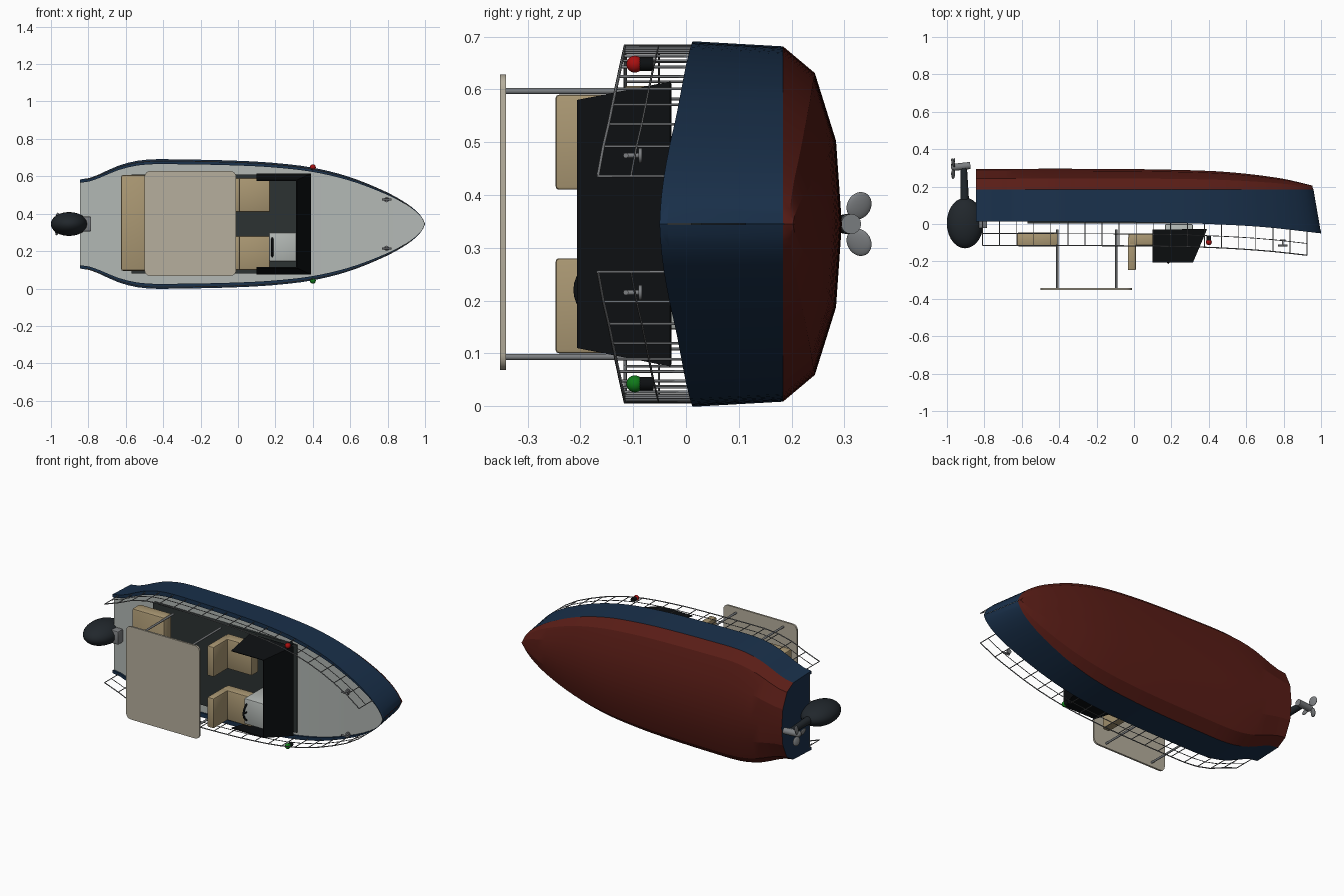
import bpy, bmesh, math
from mathutils import Matrix, Vector

if "Cube" in bpy.data.objects:
    bpy.data.objects.remove(bpy.data.objects["Cube"])

# boat frame: x forward, y port, z up; the finished boat is tipped onto its side
WORLD = Matrix.Translation((0, 0, 0.345)) @ Matrix.Rotation(math.pi / 2, 4, 'X')


def mat(name, r, g, b):
    m = bpy.data.materials.new(name)
    m.diffuse_color = (r, g, b, 1)
    m.use_nodes = True
    m.node_tree.nodes["Principled BSDF"].inputs["Base Color"].default_value = m.diffuse_color
    return m


NAVY = mat("navy", 0.01, 0.03, 0.07)
OXIDE = mat("red_bottom", 0.1, 0.012, 0.008)
DECK = mat("deck_grey", 0.45, 0.48, 0.46)
DARK = mat("dark_floor", 0.025, 0.032, 0.032)
BLACK = mat("black", 0.004, 0.005, 0.006)
BEIGE = mat("beige", 0.40, 0.31, 0.17)
CANVAS = mat("canvas", 0.47, 0.43, 0.34)
STEEL = mat("steel", 0.2, 0.21, 0.22)
MOTOR = mat("motor_grey", 0.015, 0.02, 0.025)
RED = mat("red_lamp", 0.4, 0.005, 0.005)
GREEN = mat("green_lamp", 0.005, 0.2, 0.01)


def finish(bm, name, *mats, angle=25):
    bmesh.ops.recalc_face_normals(bm, faces=bm.faces)
    me = bpy.data.meshes.new(name)
    bm.to_mesh(me)
    bm.free()
    me.transform(WORLD)
    ob = bpy.data.objects.new(name, me)
    bpy.context.collection.objects.link(ob)
    for m in mats:
        me.materials.append(m)
    bpy.ops.object.select_all(action='DESELECT')
    ob.select_set(True)
    bpy.context.view_layer.objects.active = ob
    bpy.ops.object.shade_smooth_by_angle(angle=math.radians(angle))
    return ob


def box(name, lo, hi, m, bevel=0.0):
    lo, hi = Vector(lo), Vector(hi)
    bm = bmesh.new()
    bmesh.ops.create_cube(bm, size=1, matrix=Matrix.Translation((lo + hi) / 2) @ Matrix.Diagonal((*(hi - lo), 1)))
    if bevel:
        bmesh.ops.bevel(bm, geom=bm.edges[:], offset=bevel, segments=2, profile=0.5, affect='EDGES')
    return finish(bm, name, m)


def add_rod(bm, a, b, r, r2=None, n=8):
    a, b = Vector(a), Vector(b)
    d = b - a
    bmesh.ops.create_cone(bm, cap_ends=True, segments=n, radius1=r, radius2=r if r2 is None else r2, depth=d.length,
                          matrix=Matrix.Translation((a + b) / 2) @ d.to_track_quat('Z', 'Y').to_matrix().to_4x4())


def rod(name, a, b, r, m, r2=None, n=16):
    bm = bmesh.new()
    add_rod(bm, a, b, r, r2, n)
    return finish(bm, name, m, angle=40)


def ball(name, c, radii, m, rot=Matrix()):
    bm = bmesh.new()
    bmesh.ops.create_uvsphere(bm, u_segments=24, v_segments=14, radius=1,
                              matrix=Matrix.Translation(c) @ rot @ Matrix.Diagonal((*radii, 1)))
    return finish(bm, name, m, angle=60)


def curve(pts):
    # smooth interpolation through (x, value) points
    s = []
    for i in range(len(pts)):
        a, b = pts[max(i - 1, 0)], pts[min(i + 1, len(pts) - 1)]
        s.append((b[1] - a[1]) / (b[0] - a[0]))

    def f(x):
        x = min(max(x, pts[0][0]), pts[-1][0])
        i = 0
        while i < len(pts) - 2 and x > pts[i + 1][0]:
            i += 1
        (x0, y0), (x1, y1) = pts[i], pts[i + 1]
        h = x1 - x0
        t = (x - x0) / h
        return ((2*t**3 - 3*t*t + 1) * y0 + (t**3 - 2*t*t + t) * h * s[i]
                + (3*t*t - 2*t**3) * y1 + (t**3 - t*t) * h * s[i + 1])
    return f


beam = curve([(-0.845, 0.238), (-0.78, 0.25), (-0.63, 0.315), (-0.5, 0.343), (-0.3, 0.345), (0, 0.338), (0.2, 0.326),
              (0.4, 0.301), (0.6, 0.25), (0.8, 0.168), (0.9, 0.111), (0.96, 0.063), (0.99, 0.025), (1, 0.0005)])
sheer = curve([(-0.845, -0.013), (-0.3, -0.012), (0.1, -0.008), (0.4, 0.0), (0.7, 0.017), (1, 0.05)])
keel = curve([(-0.845, -0.295), (-0.2, -0.295), (0.2, -0.29), (0.5, -0.278), (0.8, -0.245), (0.94, -0.218), (1, -0.205)])
stations = [-0.845 + 1.745 * i / 34 for i in range(35)] + [0.925, 0.945, 0.96, 0.975, 0.985, 0.993, 1.0]


def loft(bm, rows):
    vs = [[bm.verts.new(p) for p in r] for r in rows]
    for a, b in zip(vs, vs[1:]):
        for j in range(len(a) - 1):
            bm.faces.new((a[j], a[j + 1], b[j + 1], b[j]))
    return vs


# hull: lipped gunwale, straight topsides, faceted round bottom
rows = []
for x in stations:
    w, s, k = beam(x), sheer(x), keel(x)
    c = -0.184
    rake = 0.045 * max(0, (x - 0.4) / 0.6) ** 2
    half = [(x, w * 0.925, s - 0.015), (x, w * 0.925, s), (x, w, s), (x - rake * 0.9, w * 0.972, c)]
    half += [(x - rake, w * q, c + (k - c) * f) for q, f in ((0.826, 0.54), (0.456, 0.9))]
    rows.append(half + [(x - rake, 0, k)] + [(a, -b, h) for a, b, h in reversed(half)])
bm = bmesh.new()
vs = loft(bm, rows)
for f in bm.faces:
    if max(v.co.z for v in f.verts) < -0.18:
        f.material_index = 1
bm.faces.new(vs[0])
finish(bm, "hull", NAVY, OXIDE, angle=15)

# deck inside the gunwale
bm = bmesh.new()
loft(bm, [[(x, sgn * beam(x) * 0.925, sheer(x) - 0.01) for sgn in (-1, 1)] for x in stations])
finish(bm, "deck", DECK)
box("cockpit_floor", (-0.57, -0.265, -0.03), (0.39, 0.265, -0.003), DARK)

# rails with stanchions on both sides
xs = [-0.81 + 1.735 * i / 19 for i in range(20)]
rise = curve([(-0.81, 0.115), (0, 0.117), (0.4, 0.125), (0.7, 0.143), (0.925, 0.167)])
for side, sgn in (("port", 1), ("starboard", -1)):
    bm = bmesh.new()
    for i, x in enumerate(xs):
        base = Vector((x, sgn * beam(x) * 0.975, sheer(x)))
        top = Vector((x, base.y, rise(x)))
        add_rod(bm, base, top, 0.0025, n=6)
        if i:
            add_rod(bm, last[1], top, 0.003, n=6)
            add_rod(bm, (last[0] + last[1]) / 2, (base + top) / 2, 0.002, n=6)
        last = (base, top)
    finish(bm, side + "_rail", STEEL, angle=65)

    # front seat
    y = sgn * 0.155
    box(side + "_seat_cushion", (-0.03, y - 0.09, 0.05), (0.172, y + 0.09, 0.115), BEIGE, 0.008)
    box(side + "_seat_back", (-0.033, y - 0.09, 0.07), (0.01, y + 0.09, 0.247), BEIGE, 0.006)

    # bow cleat
    y = sgn * 0.13
    rod(side + "_cleat_base", (0.795, y, 0.083), (0.795, y, 0.09), 0.014, STEEL)
    rod(side + "_cleat_stem", (0.795, y, 0.088), (0.795, y, 0.118), 0.005, STEEL)
    rod(side + "_cleat_horn", (0.77, y, 0.114), (0.82, y, 0.114), 0.005, STEEL)

    # navigation lamp
    y = sgn * 0.303
    rod(side + "_lamp_base", (0.4, y, 0.062), (0.4, y, 0.092), 0.013, BLACK)
    ball(side + "_lamp", (0.4, y, 0.097), (0.016,) * 3, RED if sgn > 0 else GREEN)

    # canopy posts
    for end, px in (("rear", -0.41), ("front", -0.095)):
        rod(f"{side}_{end}_canopy_post", (px, sgn * 0.252, 0.03), (px, sgn * 0.252, 0.345), 0.006, STEEL)

box("rear_bench", (-0.625, -0.25, 0.045), (-0.41, 0.262, 0.12), BEIGE, 0.01)

# canopy top with rounded corners
bm = bmesh.new()
bmesh.ops.create_cube(bm, size=1, matrix=Matrix.Translation((-0.255, 0.003, 0.347)) @ Matrix.Diagonal((0.49, 0.56, 0.011, 1)))
bmesh.ops.bevel(bm, geom=[e for e in bm.edges if abs(e.verts[0].co.z - e.verts[1].co.z) > 0.005],
                offset=0.03, segments=4, profile=0.5, affect='EDGES')
finish(bm, "canopy", CANVAS)

# wrap-around raked windshield
bm = bmesh.new()
low = [(0.1, -0.27, 0.03), (0.39, -0.27, 0.03), (0.39, 0.27, 0.03), (0.1, 0.27, 0.03)]
high = [(0.1, -0.235, 0.207), (0.315, -0.235, 0.207), (0.315, 0.235, 0.207), (0.1, 0.235, 0.207)]
loft(bm, [low, high])
bmesh.ops.recalc_face_normals(bm, faces=bm.faces)
bmesh.ops.solidify(bm, geom=bm.faces[:], thickness=0.005)
finish(bm, "windshield", BLACK)

# helm
box("helm_console", (0.165, -0.2, 0.0), (0.315, -0.045, 0.18), DECK, 0.008)
bm = bmesh.new()
R, r = 0.053, 0.0055
ring = [[(0.183 + r * math.cos(b), -0.125 + (R + r * math.sin(b)) * math.cos(a), 0.155 + (R + r * math.sin(b)) * math.sin(a))
         for b in [j * math.pi / 4 for j in range(9)]] for a in [i * math.pi / 14 for i in range(29)]]
loft(bm, ring)
bmesh.ops.remove_doubles(bm, verts=bm.verts, dist=1e-5)
for k in range(3):
    a = math.radians(90 + 120 * k)
    add_rod(bm, (0.183, -0.125, 0.155), (0.183, -0.125 + R * math.cos(a), 0.155 + R * math.sin(a)), 0.004)
finish(bm, "steering_wheel", BLACK, angle=50)

# outboard motor
box("motor_bracket", (-0.87, -0.04, -0.03), (-0.785, 0.04, 0.022), STEEL, 0.006)
ball("motor_cowl", (-0.903, 0, -0.005), (0.098, 0.064, 0.135), MOTOR)
rod("motor_leg", (-0.905, 0, -0.11), (-0.91, 0, -0.3), 0.024, MOTOR, 0.017)
rod("gear_case", (-0.875, 0, -0.313), (-0.965, 0, -0.303), 0.019, STEEL)
ball("propeller_hub", (-0.965, 0, -0.305), (0.014, 0.018, 0.018), STEEL)
for k in range(3):
    rot = Matrix.Rotation(math.radians(120 * k), 4, 'X')
    c = Vector((-0.967, 0, -0.308)) + rot @ Vector((0, 0, 0.04))
    ball(f"propeller_blade_{k + 1}", c, (0.007, 0.024, 0.027), STEEL, rot @ Matrix.Rotation(0.35, 4, 'Z'))
